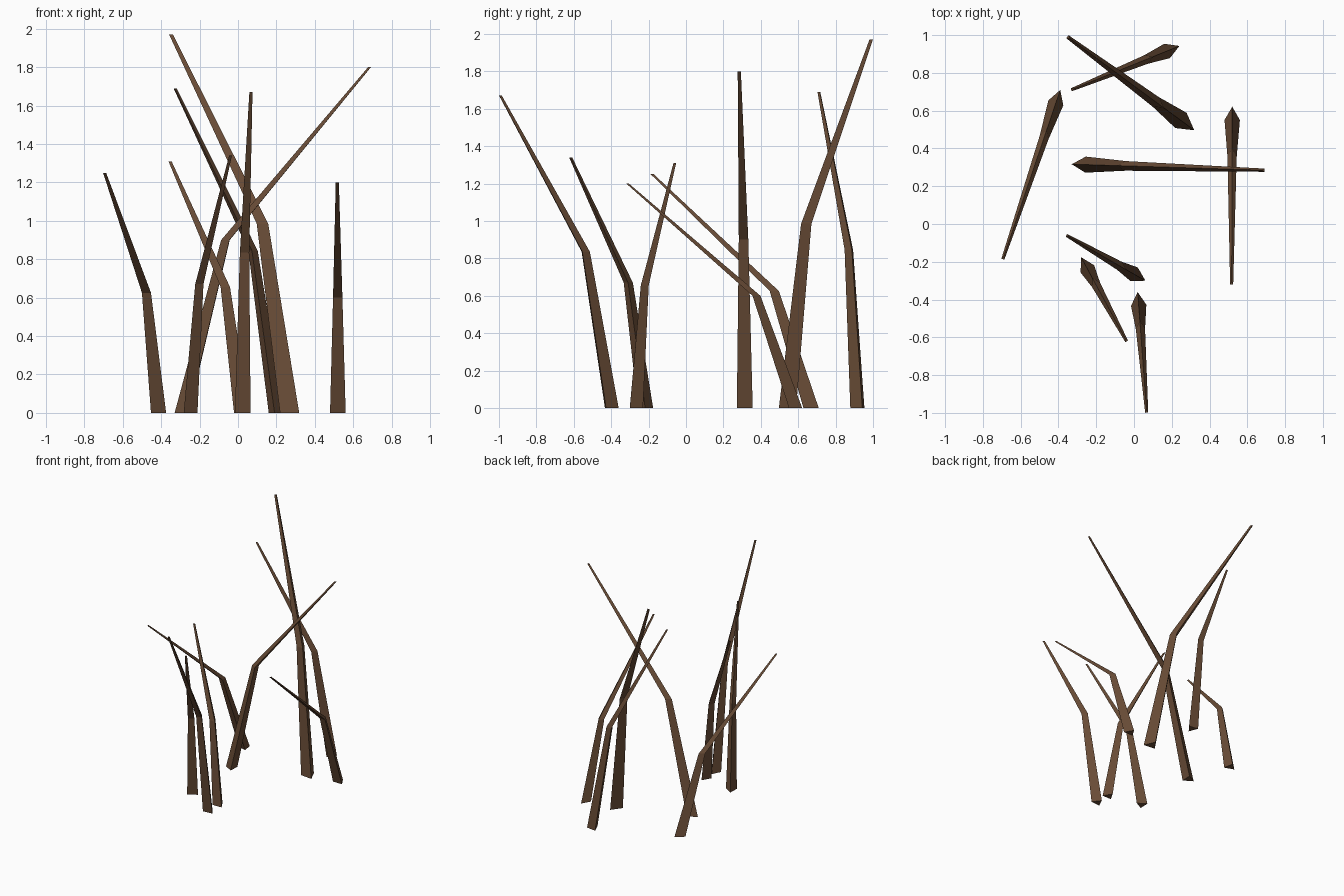
import bpy, bmesh, math
from mathutils import Vector

if "Cube" in bpy.data.objects:
    bpy.data.objects.remove(bpy.data.objects["Cube"])

bark = bpy.data.materials.new("dark brown")
bark.diffuse_color = (0.14, 0.072, 0.037, 1)
bark.use_nodes = True
bark.node_tree.nodes["Principled BSDF"].inputs["Base Color"].default_value = bark.diffuse_color

# each stalk: base centre, tip centre, height, base radius
STALKS = [
    ((0.272, 0.531), (-0.348, 0.988), 1.97, 0.058),
    ((0.197, 0.925), (-0.328, 0.712), 1.69, 0.047),
    ((-0.281, 0.315), (0.687, 0.285), 1.80, 0.049),
    ((-0.406, 0.664), (-0.693, -0.182), 1.25, 0.048),
    ((0.520, 0.574), (0.517, -0.315), 1.20, 0.047),
    ((0.020, -0.277), (-0.354, -0.062), 1.31, 0.047),
    ((-0.258, -0.217), (-0.041, -0.617), 1.34, 0.047),
    ((0.023, -0.407), (0.067, -0.994), 1.67, 0.047),
]


def stalk(name, base, tip, height, radius):
    """Bent three-sided stalk whose ridge faces away from its lean."""
    base, tip = Vector(base), Vector(tip)
    lean = tip - base
    back = math.atan2(-lean.y, -lean.x)
    bm = bmesh.new()
    rings = []
    for z, shift, scale in ((0, 0, 1), (0.5, 0.23, 0.6), (1, 1, 0.2)):
        c = base + lean * shift
        r = radius * scale
        angles = [back + i * math.tau / 3 for i in range(3)]
        rings.append([bm.verts.new((c.x + r * math.cos(a), c.y + r * math.sin(a), z * height))
                      for a in angles])
    for low, high in zip(rings, rings[1:]):
        for i in range(3):
            j = (i + 1) % 3
            bm.faces.new((low[i], low[j], high[j], high[i]))
    bm.faces.new(rings[0][::-1])
    bm.faces.new(rings[-1])
    mesh = bpy.data.meshes.new(name)
    bm.to_mesh(mesh)
    bm.free()
    mesh.materials.append(bark)
    bpy.context.collection.objects.link(bpy.data.objects.new(name, mesh))


for n, spec in enumerate(STALKS, 1):
    stalk(f"stalk_{n}", *spec)
